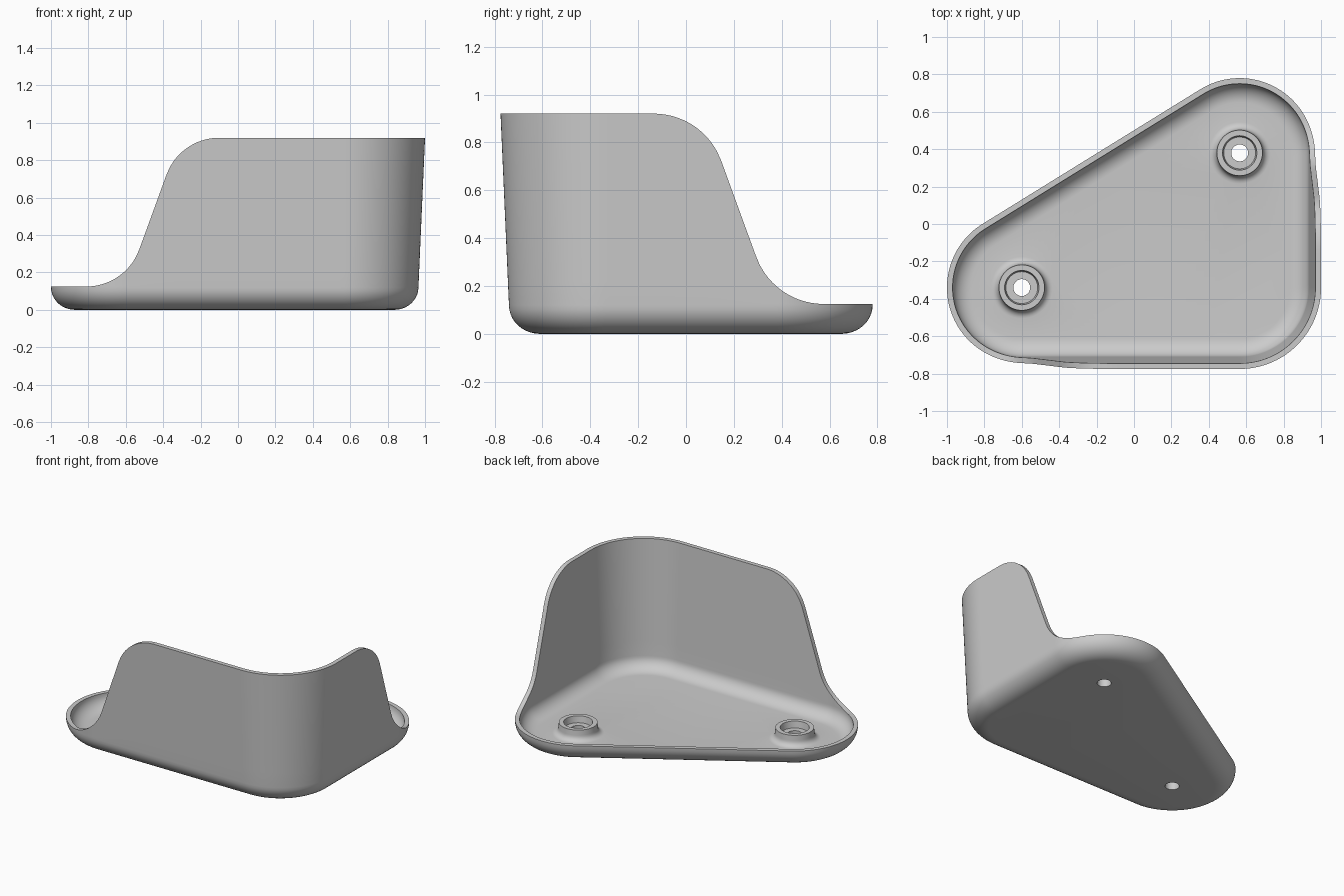
import bpy, bmesh
from math import sin, cos, radians, degrees, atan2, pi, sqrt
from mathutils import Vector

cube = bpy.data.objects.get("Cube")
if cube:
    bpy.data.objects.remove(cube, do_unlink=True)

LOW, HIGH = 0.125, 0.92      # rim heights
WALL, FLOOR = 0.03, 0.03     # thicknesses
BEND, SLOPE = 0.30, radians(70)

left = Vector((-0.60, -0.34))
corner = Vector((0.565, -0.34))
back = Vector((0.565, 0.38))
run = back - left
diagonal = degrees(atan2(run.x, -run.y))


def rise(d):
    """Rim height after distance d: arc, steep line, opposite arc."""
    ax, az = BEND * sin(SLOPE), BEND * (1 - cos(SLOPE))
    line = (HIGH - LOW - 2 * az) * cos(SLOPE) / sin(SLOPE)
    total = 2 * ax + line
    if d <= 0:
        return LOW
    if d >= total:
        return HIGH
    if d < ax:
        return LOW + BEND - sqrt(BEND ** 2 - d ** 2)
    if d > ax + line:
        return HIGH - BEND + sqrt(BEND ** 2 - (total - d) ** 2)
    return LOW + az + (d - ax) * sin(SLOPE) / cos(SLOPE)


def radius(z):
    """Drafted outer wall: corner radius at height z."""
    return 0.40 + 0.035 * (z - LOW) / (HIGH - LOW)


# Outline: corner arcs joined by straight runs, as (centre, direction, rim height)
outline = []


def add_sample(centre, angle, side):
    n = Vector((cos(radians(angle)), sin(radians(angle))))
    p = centre + n * 0.40
    h = LOW
    if side == "front":
        h = rise(p.x + 0.81)
    elif side == "right":
        h = rise(0.575 - p.y)
    elif side == "corner":
        h = HIGH
    outline.append((centre, n, h))


def add_arc(centre, a0, a1, side_of):
    steps = int((a1 - a0) / 2.5)
    for i in range(steps + 1):
        a = a0 + (a1 - a0) * i / steps
        add_sample(centre, a, side_of(a))


def add_run(c0, c1, angle, side):
    steps = int((c1 - c0).length / 0.018)
    for i in range(1, steps):
        add_sample(c0.lerp(c1, i / steps), angle, side)


add_arc(left, diagonal, 270, lambda a: "front" if a > 180 else "low")
add_run(left, corner, 270, "front")
add_arc(corner, 270, 360, lambda a: "corner")
add_run(corner, back, 0, "right")
add_arc(back, 0, diagonal, lambda a: "right" if a < 90 else "low")
add_run(back, left, diagonal, "low")

bm = bmesh.new()


def bridge(rings):
    for r0, r1 in zip(rings, rings[1:]):
        n = len(r0)
        for i in range(n):
            j = (i + 1) % n
            bm.faces.new((r0[i], r0[j], r1[j], r1[i]))


def section(h):
    """Cross-section of the shell from underside, over the rim, to the floor."""
    top, arc, steps = 0.12, 10, 8
    r = radius(top)
    pts = []
    for i in range(arc + 1):
        a = pi / 2 * i / arc
        pts.append((r - 0.13 * (1 - sin(a)), top * (1 - cos(a))))
    for i in range(1, steps + 1):
        z = top + (h - top) * i / steps
        pts.append((radius(z), z))
    for i in range(steps + 1):
        z = h + (top - h) * i / steps
        pts.append((radius(z) - WALL, z))
    for i in range(1, arc + 1):
        a = pi / 2 * i / arc
        pts.append((r - WALL - 0.10 * (1 - cos(a)), top - (top - FLOOR) * sin(a)))
    return pts


# Tray shell with high walls on two sides
columns = []
for c, n, h in outline:
    columns.append([bm.verts.new((*(c + n * r), z)) for r, z in section(h)])
rings = [list(ring) for ring in zip(*columns)]
bridge(rings)
under_loops, floor_loops = [rings[0]], [rings[-1]]

# Screw bosses with filleted foot, counterbore and through hole
foot = [(0.165 - 0.04 * sin(a), FLOOR + 0.04 * (1 - cos(a)))
        for a in [pi / 2 * i / 6 for i in range(7)]]
boss = foot + [(0.122, 0.105), (0.092, 0.105), (0.085, 0.06), (0.045, 0.06), (0.045, 0)]
SIDES = 48
for c in (left, back):
    turned = []
    for r, z in boss:
        turned.append([bm.verts.new((c.x + r * cos(2 * pi * i / SIDES),
                                     c.y + r * sin(2 * pi * i / SIDES), z))
                       for i in range(SIDES)])
    bridge(turned)
    floor_loops.append(turned[0])
    under_loops.append(turned[-1])

# Floor and underside, filled around the bosses and holes
for loops in (floor_loops, under_loops):
    edges = [bm.edges.get((lp[i - 1], lp[i])) for lp in loops for i in range(len(lp))]
    bmesh.ops.triangle_fill(bm, edges=edges, use_beauty=True)

bmesh.ops.recalc_face_normals(bm, faces=bm.faces)
mesh = bpy.data.meshes.new("corner_tray")
bm.to_mesh(mesh)
bm.free()

grey = bpy.data.materials.new("light_grey")
grey.use_nodes = True
colour = (0.6, 0.6, 0.6, 1)
grey.diffuse_color = colour
grey.node_tree.nodes["Principled BSDF"].inputs["Base Color"].default_value = colour
mesh.materials.append(grey)

tray = bpy.data.objects.new("corner_tray", mesh)
bpy.context.collection.objects.link(tray)
bpy.ops.object.select_all(action="DESELECT")
tray.select_set(True)
bpy.context.view_layer.objects.active = tray
bpy.ops.object.shade_smooth_by_angle(angle=radians(30))
